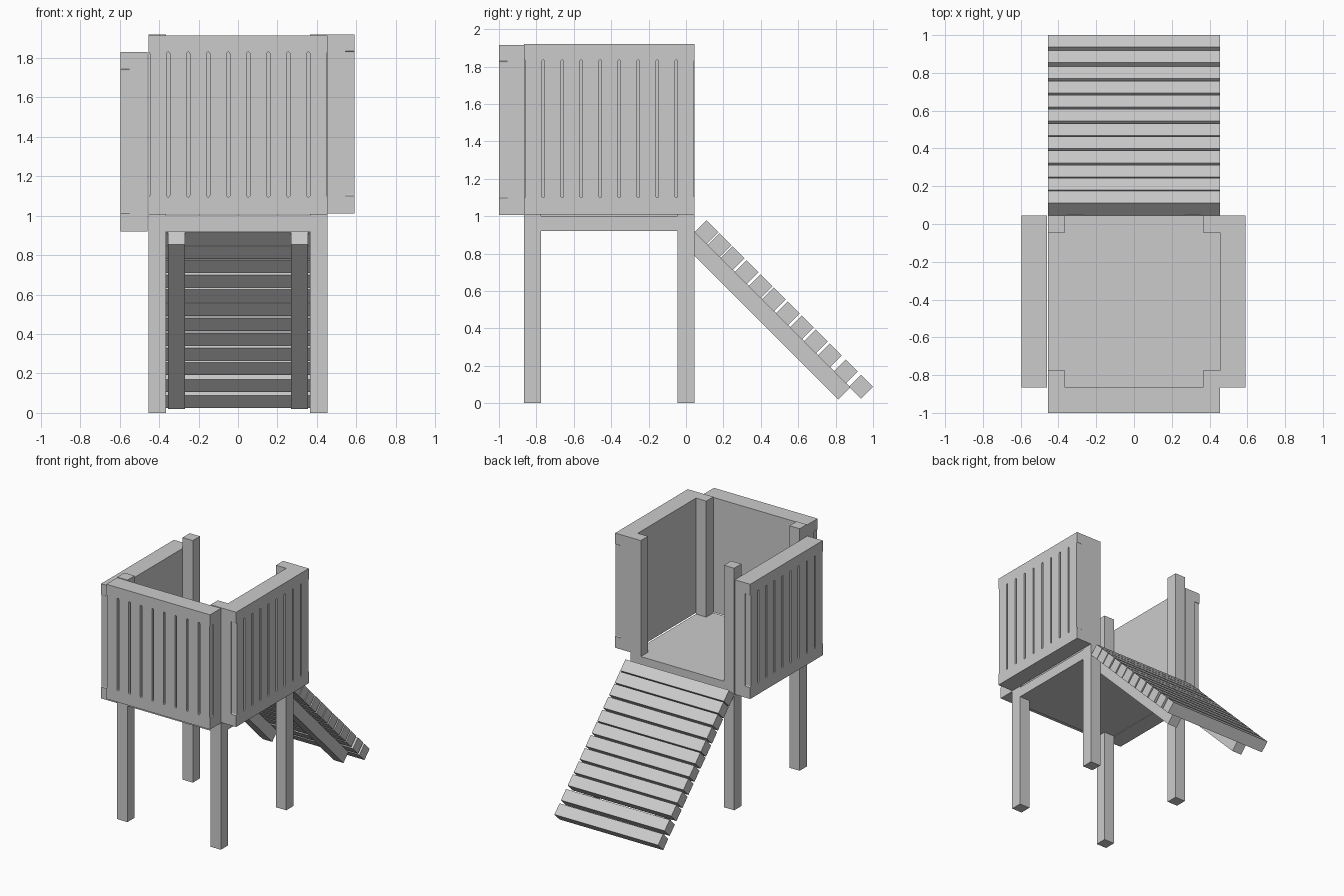
import bpy, bmesh, math
from mathutils import Vector

if "Cube" in bpy.data.objects:
    bpy.data.objects.remove(bpy.data.objects["Cube"])


def add_object(name, bm):
    bmesh.ops.recalc_face_normals(bm, faces=bm.faces)
    me = bpy.data.meshes.new(name)
    bm.to_mesh(me)
    bm.free()
    ob = bpy.data.objects.new(name, me)
    bpy.context.collection.objects.link(ob)
    return ob


def box(name, lo, hi):
    bm = bmesh.new()
    bmesh.ops.create_cube(bm, size=1)
    for v in bm.verts:
        v.co = Vector([(a + b) / 2 + c * (b - a) for a, b, c in zip(lo, hi, v.co)])
    return add_object(name, bm)


def prism(bm, pts, offset):
    face = bm.faces.new([bm.verts.new(p) for p in pts])
    new = bmesh.ops.extrude_face_region(bm, geom=[face], use_keep_orig=True)["geom"]
    bmesh.ops.translate(bm, vec=offset, verts=[g for g in new if isinstance(g, bmesh.types.BMVert)])


def yz_bar(name, pts, x0, x1):
    bm = bmesh.new()
    prism(bm, [(x0, y, z) for y, z in pts], (x1 - x0, 0, 0))
    return add_object(name, bm)


# Four corner posts and the floor deck
for xn, x in (("left", -0.455), ("right", 0.365)):
    for yn, y in (("front", -0.865), ("back", -0.045)):
        box(f"{yn}_{xn}_post", (x, y, 0), (x + 0.09, y + 0.09, 1.92))
box("floor_deck", (-0.455, -0.865, 0.92), (0.455, 0.045, 1.0))

# Grooved wall panel, shared by three sides
front = box("front_wall", (-0.455, -0.135, 0), (0.455, 0, 0.91))
bm = bmesh.new()
R, Z0, Z1, DEPTH = 0.0075, 0.09, 0.825, 0.045
for i in range(10):
    x = -0.455 + i * 0.1015
    slot = []
    for k in range(14):
        a = math.pi * (k if k < 7 else k - 1) / 6
        zc = Z1 - R if k < 7 else Z0 + R
        slot.append((x + R * math.cos(a), -0.135 + DEPTH, zc + R * math.sin(a)))
    prism(bm, slot, (0, -0.1, 0))
cutter = add_object("groove_cutter", bm)
cutter.hide_render = True
mod = front.modifiers.new("grooves", "BOOLEAN")
mod.object = cutter
mod.solver = "EXACT"
bpy.context.view_layer.update()
grooved = bpy.data.meshes.new_from_object(front.evaluated_get(bpy.context.evaluated_depsgraph_get()))
front.modifiers.clear()
front.data = grooved
bpy.data.objects.remove(cutter)
front.location = (0, -0.865, 1.005)

for name, loc, ang in (("right_wall", (0.455, -0.41, 1.01), 90),
                       ("left_wall", (-0.46, -0.41, 0.92), -90)):
    ob = bpy.data.objects.new(name, grooved)
    bpy.context.collection.objects.link(ob)
    ob.location = loc
    ob.rotation_euler.z = math.radians(ang)

# Ramp stringers at 45 degrees
rail = [(0.045, 0.92), (-0.02, 0.855), (0.815, 0.02), (0.88, 0.085)]
yz_bar("left_stringer", rail, -0.355, -0.27)
yz_bar("right_stringer", rail, 0.27, 0.355)

# Ramp slats, square bars turned on edge along the slope
H = 0.064
for i, y in enumerate((0.11, 0.179, 0.249, 0.324, 0.399, 0.469,
                       0.544, 0.619, 0.694, 0.769, 0.854, 0.936)):
    z = 1.024 - y
    yz_bar(f"ramp_slat_{i + 1}", [(y - H, z), (y, z + H), (y + H, z), (y, z - H)], -0.455, 0.455)
